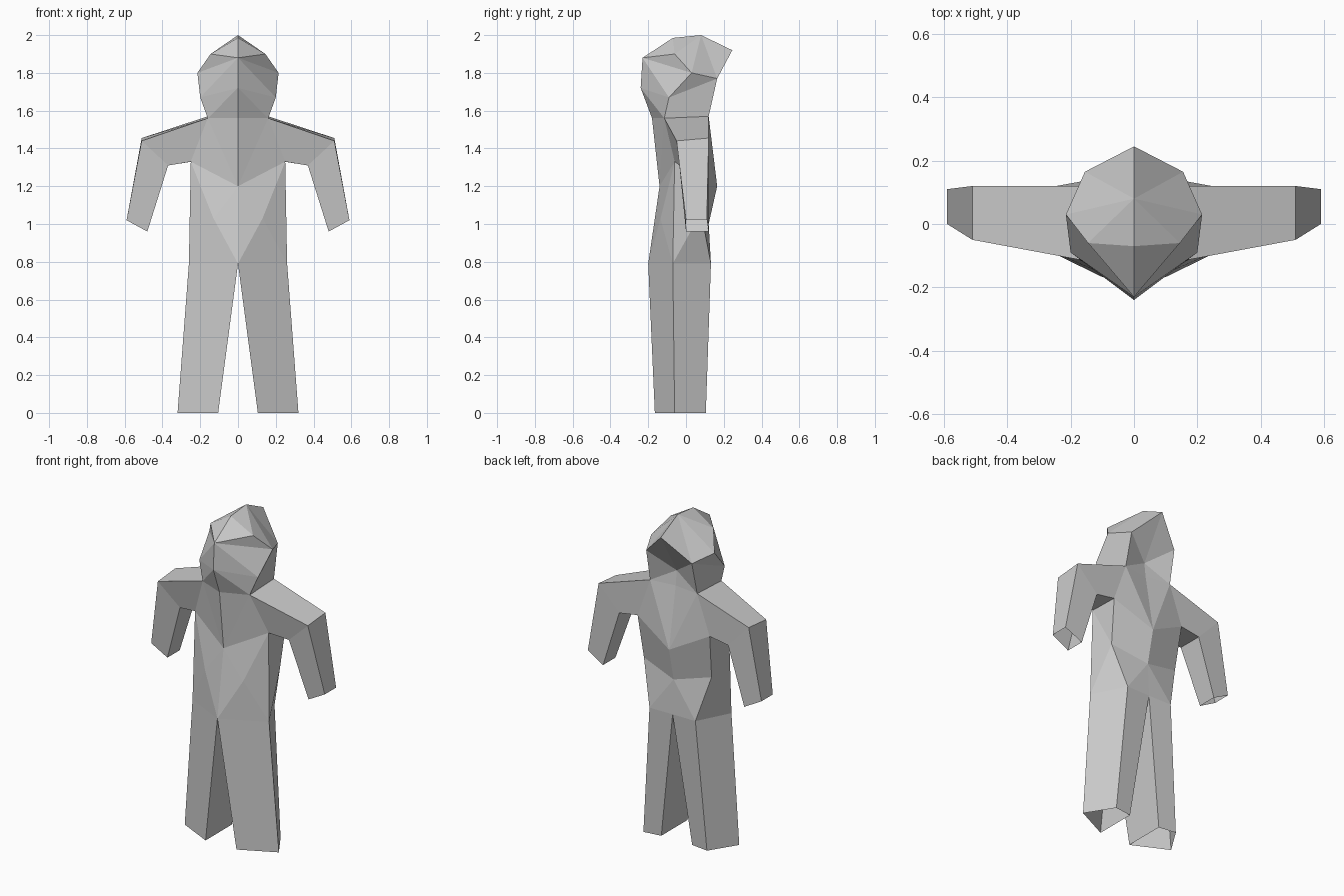
import bpy
import bmesh

cube = bpy.data.objects.get("Cube")
if cube:
    bpy.data.objects.remove(cube, do_unlink=True)

grey = bpy.data.materials.new("plain grey")
grey.use_nodes = True
colour = (0.6, 0.6, 0.6, 1)
grey.diffuse_color = colour
grey.node_tree.nodes["Principled BSDF"].inputs["Base Color"].default_value = colour

# Landmarks of the figure's left half and its centre line
head_points = dict(
    throat=(0, -.18, 1.56), nose=(0, -.24, 1.72), brow=(0, -.23, 1.88),
    crown=(0, -.07, 1.985), peak=(0, .08, 2), rear=(0, .245, 1.92),
    hollow=(0, .09, 1.66), nape=(0, .1, 1.57), neck=(.16, -.115, 1.56),
    jaw=(.2, -.09, 1.67), temple=(.145, -.06, 1.9), ear=(.215, .03, 1.8),
    hood=(.155, .165, 1.77), scruff=(.16, .12, 1.57))
torso_points = dict(
    chest=(0, -.14, 1.2), belly=(.13, -.135, 1.03), crotch=(0, -.2, .79),
    armpit=(.25, -.06, 1.33), rear_armpit=(.245, .12, 1.33),
    hip=(.26, -.07, .79), waist=(.23, .08, 1.06), spine=(0, .165, 1.2),
    small=(0, .12, 1), buttock=(.156, .132, .79), tail=(0, .13, .79))
limb_points = dict(
    shoulder=(.51, -.05, 1.44), rear_shoulder=(.51, .12, 1.455),
    elbow=(.37, -.035, 1.31), rear_elbow=(.37, .12, 1.31),
    wrist=(.59, 0, 1.02), rear_wrist=(.59, .11, 1.02),
    palm=(.48, 0, .96), rear_palm=(.48, .12, .96),
    toe=(.105, -.165, 0), outstep=(.32, -.06, 0),
    heel=(.216, .105, 0), instep=(.105, .09, 0))
points = head_points | torso_points | limb_points


def build(name, faces, sides):
    """Make one flat-shaded part from named faces on the given side or sides."""
    bm = bmesh.new()
    for side in sides:
        made = {}
        for face in faces:
            for key in face.split():
                if key not in made:
                    x, y, z = points[key]
                    made[key] = bm.verts.new((x * side, y, z))
            bm.faces.new([made[key] for key in face.split()])
    bmesh.ops.remove_doubles(bm, verts=bm.verts, dist=0.0001)
    bmesh.ops.recalc_face_normals(bm, faces=bm.faces)
    mesh = bpy.data.meshes.new(name)
    bm.to_mesh(mesh)
    bm.free()
    mesh.materials.append(grey)
    bpy.context.collection.objects.link(bpy.data.objects.new(name, mesh))


def tube(top, bottom):
    """Open-ended four-sided limb segment between two named rings."""
    a, b = top.split(), bottom.split()
    return [" ".join((a[i - 1], a[i], b[i], b[i - 1])) for i in range(len(a))]


# Head with a hood overhanging the nape
build("head", [
    "throat neck nose", "neck jaw nose", "nose jaw brow",
    "jaw ear brow", "brow ear temple", "brow temple crown",
    "temple peak crown", "temple ear peak", "ear hood peak",
    "hood rear peak", "neck scruff hood jaw", "jaw hood ear",
    "rear hood hollow", "hood scruff hollow", "scruff nape hollow",
], (1, -1))

# Torso from neck to hips
build("torso", [
    "throat neck chest", "neck armpit chest", "chest armpit belly",
    "armpit hip belly", "belly hip crotch", "chest belly crotch",
    "armpit rear_armpit waist", "armpit waist hip", "hip waist buttock",
    "nape scruff spine", "scruff rear_armpit spine",
    "spine rear_armpit waist small", "small waist buttock",
    "small buttock tail",
], (1, -1))

# Arms and legs
upper_arm = tube("neck scruff rear_armpit armpit",
                 "shoulder rear_shoulder rear_elbow elbow")
forearm = tube("shoulder rear_shoulder rear_elbow elbow",
               "wrist rear_wrist rear_palm palm")
leg = tube("crotch hip buttock tail", "toe outstep heel instep")
for label, side in (("left", 1), ("right", -1)):
    build(label + "_arm", upper_arm + forearm, (side,))
    build(label + "_leg", leg, (side,))
